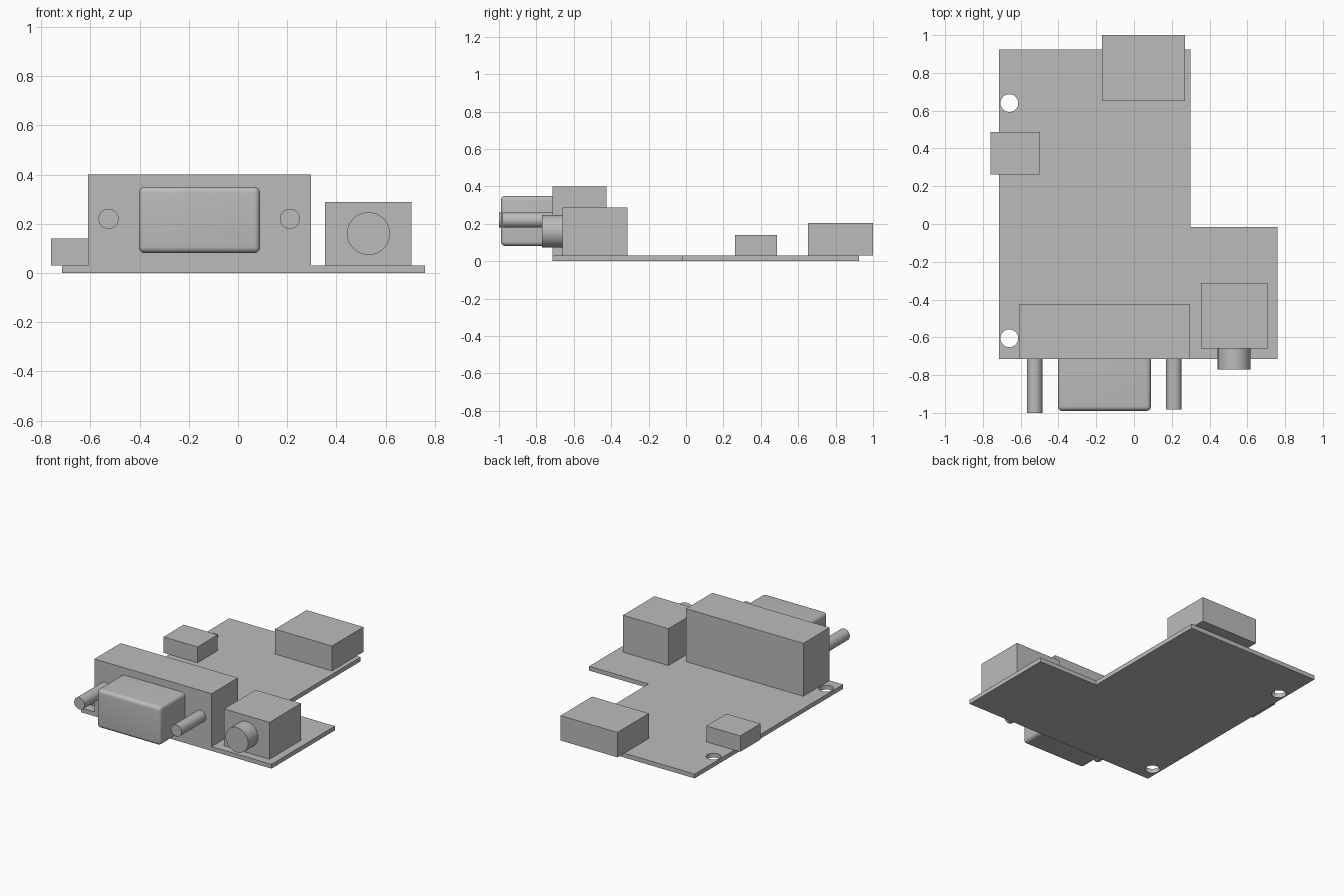
import bpy, bmesh
from math import sin, cos, tau, radians
from mathutils import Matrix, Vector

if "Cube" in bpy.data.objects:
    bpy.data.objects.remove(bpy.data.objects["Cube"], do_unlink=True)

# One plain grey for the whole assembly
grey = bpy.data.materials.new("plain_grey")
grey.use_nodes = True
colour = (0.5, 0.5, 0.5, 1)
grey.diffuse_color = colour
grey.node_tree.nodes["Principled BSDF"].inputs["Base Color"].default_value = colour

BOARD_TOP = 0.03
BOARD_FRONT = -0.715


def add_object(name, bm, smooth=False):
    mesh = bpy.data.meshes.new(name)
    bmesh.ops.recalc_face_normals(bm, faces=bm.faces)
    bm.to_mesh(mesh)
    bm.free()
    mesh.materials.append(grey)
    obj = bpy.data.objects.new(name, mesh)
    bpy.context.collection.objects.link(obj)
    if smooth:
        bpy.ops.object.select_all(action="DESELECT")
        obj.select_set(True)
        bpy.context.view_layer.objects.active = obj
        bpy.ops.object.shade_smooth_by_angle(angle=radians(35))
    return obj


def box(name, xs, ys, zs, radius=0):
    """Box between limits; a radius rounds every edge not on its back face."""
    bm = bmesh.new()
    low, high = Vector((xs[0], ys[0], zs[0])), Vector((xs[1], ys[1], zs[1]))
    bmesh.ops.create_cube(bm, size=1, matrix=Matrix.Translation((low + high) / 2)
                          @ Matrix.Diagonal((*(high - low), 1)))
    if radius:
        edges = [e for e in bm.edges if min(v.co.y for v in e.verts) < ys[1] - 0.001]
        bmesh.ops.bevel(bm, geom=edges, offset=radius, segments=6, profile=0.5,
                        affect="EDGES")
    return add_object(name, bm, smooth=radius > 0)


def rod(name, x, z, radius, front, back):
    """Round rod lying along y."""
    bm = bmesh.new()
    bmesh.ops.create_cone(bm, cap_ends=True, segments=48, radius1=radius, radius2=radius,
                          depth=back - front,
                          matrix=Matrix.Translation((x, (front + back) / 2, z))
                          @ Matrix.Rotation(radians(90), 4, "X"))
    return add_object(name, bm, smooth=True)


# L-shaped circuit board with two mounting holes, extruded from a flat profile
outline = [(-0.715, BOARD_FRONT), (0.76, BOARD_FRONT), (0.76, -0.015),
           (0.3, -0.015), (0.3, 0.925), (-0.715, 0.925)]
holes = [[(-0.66 + 0.047 * cos(tau * i / 40), y + 0.047 * sin(tau * i / 40))
          for i in range(40)] for y in (-0.605, 0.64)]
curve = bpy.data.curves.new("board_profile", "CURVE")
curve.dimensions = "2D"
curve.fill_mode = "BOTH"
curve.extrude = BOARD_TOP / 2
for loop in [outline] + holes:
    spline = curve.splines.new("POLY")
    spline.points.add(len(loop) - 1)
    for point, (x, y) in zip(spline.points, loop):
        point.co = (x, y, 0, 1)
    spline.use_cyclic_u = True
profile = bpy.data.objects.new("board_profile", curve)
bpy.context.collection.objects.link(profile)
bpy.context.view_layer.update()
flat = bpy.data.meshes.new_from_object(
    profile.evaluated_get(bpy.context.evaluated_depsgraph_get()))
bm = bmesh.new()
bm.from_mesh(flat)
bmesh.ops.remove_doubles(bm, verts=bm.verts, dist=0.0001)
bmesh.ops.translate(bm, verts=bm.verts, vec=(0, 0, BOARD_TOP / 2))
bpy.data.objects.remove(profile, do_unlink=True)
bpy.data.meshes.remove(flat)
for face in bm.faces:
    face.smooth = False
    face.material_index = 0
add_object("circuit_board", bm)

# Wide front connector: body, rounded plug shell and two screw posts
box("connector_body", (-0.61, 0.297), (BOARD_FRONT, -0.425), (BOARD_TOP, 0.4))
box("connector_shell", (-0.403, 0.09), (-0.99, BOARD_FRONT), (0.081, 0.35), radius=0.025)
rod("right_screw_post", -0.526, 0.22, 0.041, -1.0, BOARD_FRONT)
rod("left_screw_post", 0.211, 0.22, 0.041, -0.982, BOARD_FRONT)

# Power jack with its barrel
box("power_jack_body", (0.354, 0.706), (-0.66, -0.312), (BOARD_TOP, 0.288))
rod("power_jack_barrel", 0.53, 0.16, 0.087, -0.77, -0.66)

# Sockets overhanging the back and right edges of the board
box("back_socket", (-0.17, 0.27), (0.652, 1.0), (BOARD_TOP, 0.204))
box("side_socket", (-0.76, -0.497), (0.263, 0.486), (BOARD_TOP, 0.141))
